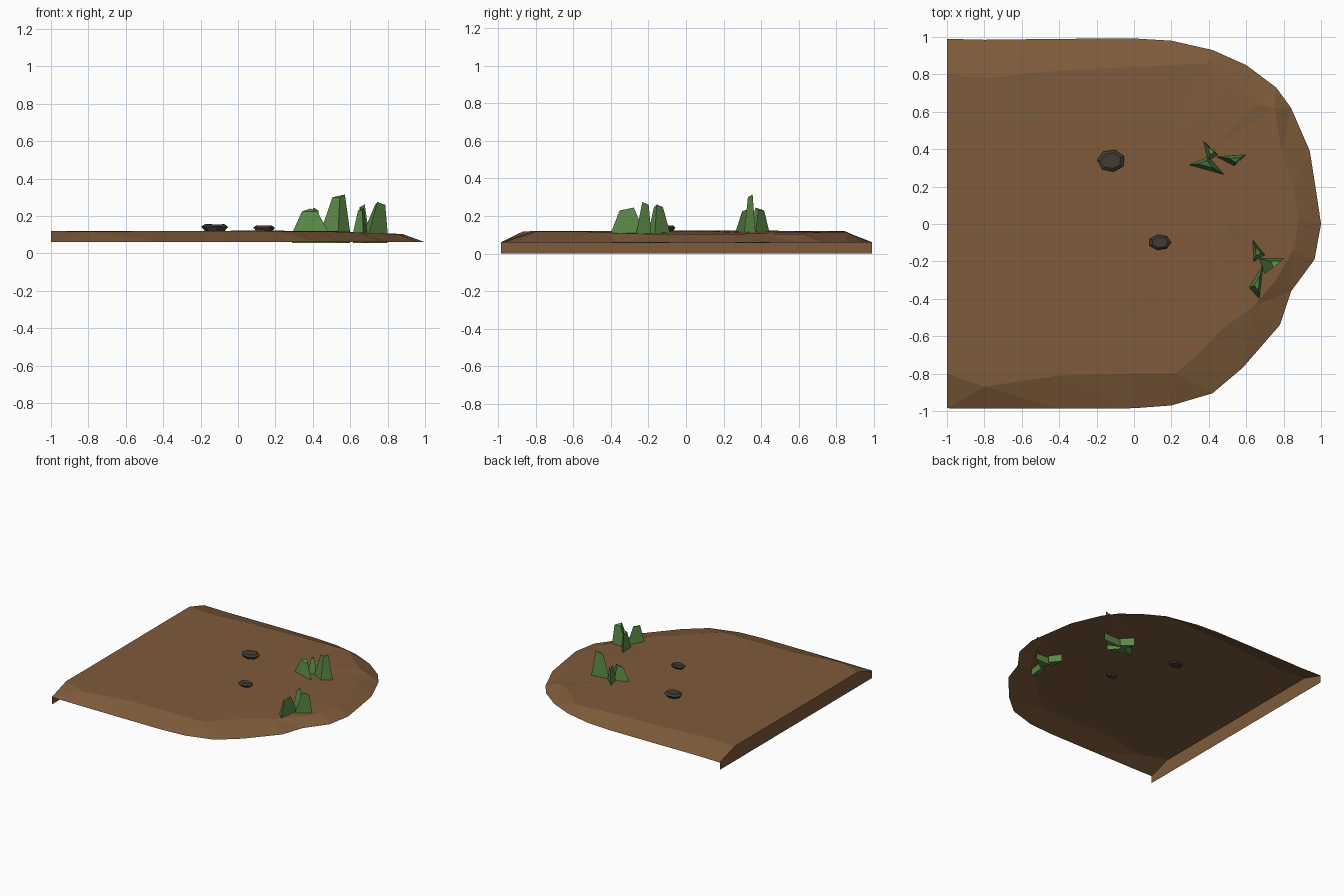
import bpy, bmesh, math, random
from mathutils import Vector

if "Cube" in bpy.data.objects:
    bpy.data.objects.remove(bpy.data.objects["Cube"])

random.seed(4)


def material(name, rgb):
    m = bpy.data.materials.new(name)
    m.diffuse_color = (*rgb, 1)
    m.use_nodes = True
    m.node_tree.nodes["Principled BSDF"].inputs["Base Color"].default_value = m.diffuse_color
    return m


DIRT = material("dirt brown", (0.21, 0.105, 0.043))
GREEN = material("grass green", (0.105, 0.25, 0.063))
STONE = material("dark stone", (0.054, 0.044, 0.034))


def finish(bm, name, mat, recalc=True):
    if recalc:
        bmesh.ops.recalc_face_normals(bm, faces=bm.faces[:])
    me = bpy.data.meshes.new(name)
    bm.to_mesh(me)
    bm.free()
    me.materials.append(mat)
    ob = bpy.data.objects.new(name, me)
    bpy.context.collection.objects.link(ob)
    return ob


def loft(bm, rings, closed):
    """Bridge rings of equal length with quads."""
    n = len(rings[0])
    for a, b in zip(rings, rings[1:]):
        for i in range(n if closed else n - 1):
            j = (i + 1) % n
            bm.faces.new((a[i], a[j], b[j], b[i]))


# Path end: open shell; each entry is rim x, y and shoulder x, y, z
PROFILE = [
    (-1, -.985, -1, -.80, .12), (-.8, -.987, -.8, -.87, .117),
    (-.4, -.987, -.4, -.81, .12), (0, -.985, 0, -.80, .12),
    (.2, -.97, .22, -.80, .118), (.42, -.905, .36, -.68, .118),
    (.58, -.77, .46, -.57, .118), (.78, -.54, .64, -.44, .112),
    (.84, -.36, .76, -.30, .106), (.965, -.19, .85, -.14, .104),
    (1, 0, .88, .02, .104), (.97, .2, .85, .2, .104),
    (.94, .39, .79, .39, .106), (.84, .62, .75, .62, .104),
    (.76, .73, .66, .64, .112), (.6, .85, .52, .75, .114),
    (.42, .93, .4, .86, .112), (.2, .98, .2, .85, .118),
    (0, .992, 0, .84, .12), (-.4, .99, -.4, .82, .121),
    (-.8, .985, -.8, .78, .121), (-1, .99, -1, .80, .12),
]
bm = bmesh.new()
rim = [bm.verts.new((p[0], p[1], .06)) for p in PROFILE]
shoulder = [bm.verts.new(p[2:]) for p in PROFILE]
inner = [bm.verts.new((-1 + (p[2] + 1) * .8, p[3] * .62,
                       .12 + random.uniform(-.002, .002))) for p in PROFILE]
loft(bm, [rim, shoulder, inner], False)
bm.faces.new(inner)
# End wall reaching the ground
low = [bm.verts.new((-1, y, 0)) for y in (.99, -.985)]
bm.faces.new((rim[0], shoulder[0], inner[0], inner[-1], shoulder[-1], rim[-1], *low))
bmesh.ops.triangulate(bm, faces=bm.faces[:])
path = finish(bm, "dirt_path_end", DIRT)


# Stones: wide at the waist, flat on top, narrow underneath
def stone(name, x, y, rx, ry, top, turn):
    bm = bmesh.new()
    rings = []
    for z, s in ((.108, .6), (top - .012, 1), (top, .72)):
        rings.append([bm.verts.new((x + rx * s * math.cos(a), y + ry * s * math.sin(a),
                                    z + random.uniform(-.002, .002)))
                      for a in (turn + i * math.tau / 7 for i in range(7))])
    loft(bm, rings, True)
    bm.faces.new(rings[0])
    bm.faces.new(rings[-1])
    finish(bm, name, STONE)


stone("stone_large", -.122, .338, .075, .06, .155, .4)
stone("stone_small", .138, -.098, .06, .042, .15, 0)


# Grass tufts: three-sided blades tapering to a blunt tip
def tuft(name, blades):
    bm = bmesh.new()
    for foot, tip, height in blades:
        pts = [Vector(p) for p in foot]
        mid = sum(pts, Vector((0, 0))) / 3
        rings = []
        for z, t, s in ((.055, 0, 1), (.11, 0, 1), (height - .015, 1, .42)):
            c = mid.lerp(Vector(tip), t)
            rings.append([bm.verts.new((*(c + (p - mid) * s), z)) for p in pts])
        rings[-1][2].co.z += .015
        loft(bm, rings, True)
        bm.faces.new(rings[0])
        bm.faces.new(rings[-1])
    finish(bm, name, GREEN)


tuft("grass_tuft_back", [
    (((.29, .315), (.485, .262), (.40, .36)), (.385, .32), .24),
    (((.44, .36), (.535, .31), (.60, .37)), (.54, .345), .315),
    (((.45, .37), (.37, .445), (.395, .335)), (.41, .39), .245),
])
tuft("grass_tuft_front", [
    (((.615, -.34), (.67, -.40), (.69, -.22)), (.66, -.32), .245),
    (((.80, -.185), (.67, -.185), (.70, -.265)), (.755, -.21), .275),
    (((.635, -.085), (.64, -.20), (.70, -.165)), (.66, -.15), .262),
])
